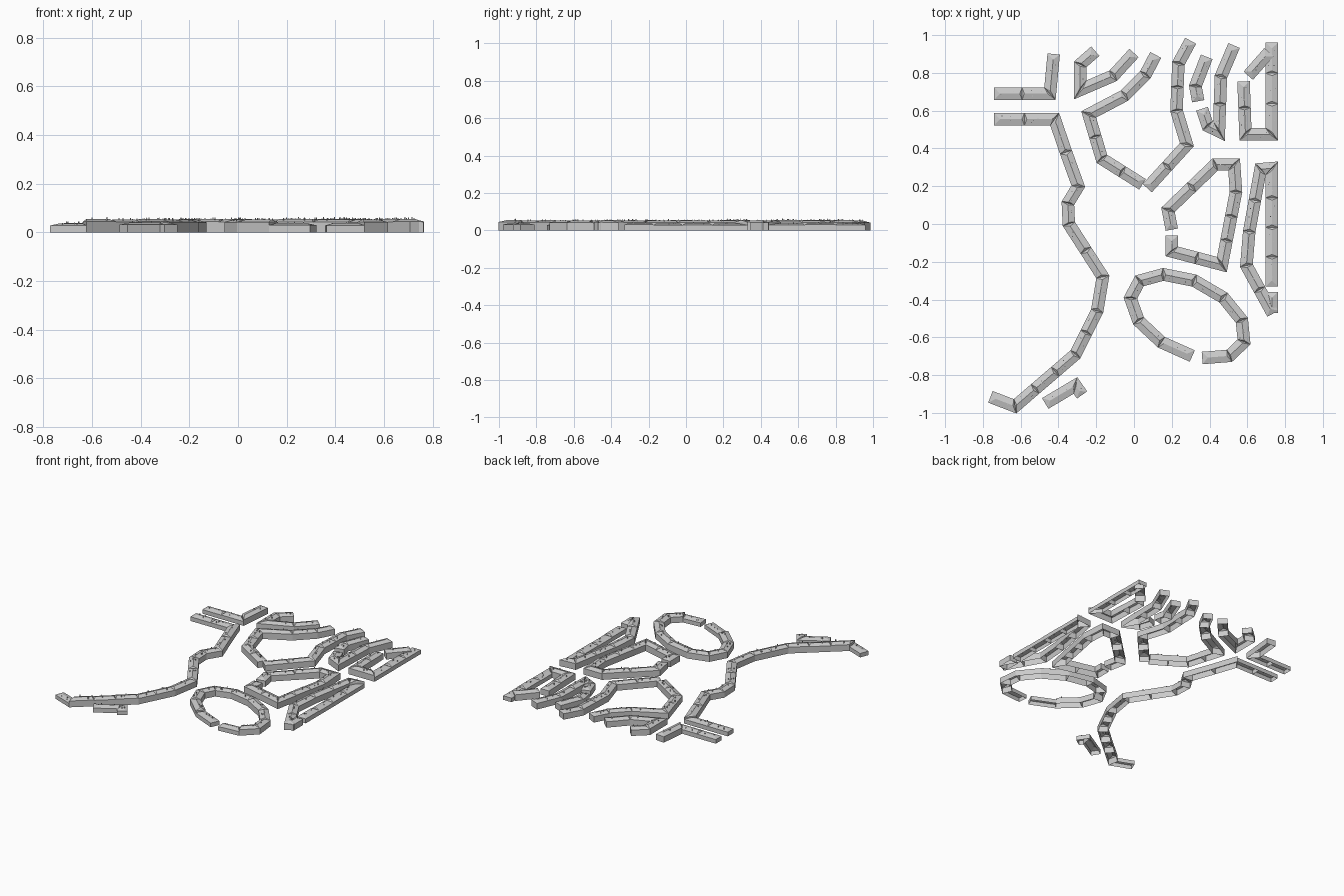
import bpy, bmesh, math, random
from mathutils import Vector

if "Cube" in bpy.data.objects:
    bpy.data.objects.remove(bpy.data.objects["Cube"])

random.seed(4)
HALF = 0.033          # half depth of a row of houses

stone = bpy.data.materials.new("light grey")
stone.diffuse_color = (0.6, 0.6, 0.6, 1)
stone.use_nodes = True
stone.node_tree.nodes["Principled BSDF"].inputs["Base Color"].default_value = stone.diffuse_color


def side_vectors(pts):
    """Mitred sideways offset at each point of a centre line."""
    dirs = [(b - a).normalized() for a, b in zip(pts, pts[1:])]
    out = []
    for i in range(len(pts)):
        a, b = dirs[max(i - 1, 0)], dirs[min(i, len(dirs) - 1)]
        t = (a + b).normalized()
        out.append(Vector((-t.y, t.x)) * HALF / max(t.dot(b), 0.55))
    return out


def house(bm, p, q, sp, sq, eave, ridge, hip_p, hip_q):
    """Hollow house: four walls and a ridged roof, open underneath."""
    base = [p - sp, q - sq, q + sq, p + sp]
    low = [bm.verts.new((v.x, v.y, 0)) for v in base]
    top = [bm.verts.new((v.x, v.y, eave)) for v in base]
    for i in range(4):
        j = (i + 1) % 4
        bm.faces.new((low[i], low[j], top[j], top[i]))
    r = [bm.verts.new((v.x, v.y, ridge)) for v in (p.lerp(q, hip_p), q.lerp(p, hip_q))]
    bm.faces.new((top[0], top[1], r[1], r[0]))
    bm.faces.new((top[2], top[3], r[0], r[1]))
    bm.faces.new((top[1], top[2], r[1]))
    bm.faces.new((top[3], top[0], r[0]))


def chimney(bm, c, z0, z1):
    """Small square chimney standing on the roof."""
    made = bmesh.ops.create_cube(bm, size=1)["verts"]
    for v in made:
        v.co = (c.x + v.co.x * 0.004, c.y + v.co.y * 0.004, z1 if v.co.z > 0 else z0)


def finish(bm, name):
    mesh = bpy.data.meshes.new(name)
    bm.to_mesh(mesh)
    bm.free()
    mesh.materials.append(stone)
    bpy.context.collection.objects.link(bpy.data.objects.new(name, mesh))


def build_row(name, *line):
    """Terrace of houses with mitred corners along a centre line."""
    pts = [Vector(p) for p in line]
    sides = side_vectors(pts)
    houses, stacks = bmesh.new(), bmesh.new()
    last = len(pts) - 2
    for i in range(last + 1):
        a, b = pts[i], pts[i + 1]
        leg = b - a
        across = Vector((-leg.y, leg.x)).normalized() * HALF
        n = max(1, round(leg.length / 0.15))
        # Long straight legs and the southern ends are lower
        square = min(abs(leg.x), abs(leg.y)) < 0.001 and leg.length > 0.25
        low = square or (a + b).y < -1.25 and i in (0, last) and leg.length < 0.2
        for k in range(n):
            p, q = a.lerp(b, k / n), a.lerp(b, (k + 1) / n)
            sp = sides[i] if k == 0 else across
            sq = sides[i + 1] if k == n - 1 else across
            eave = (0.030 if low else 0.043) + random.uniform(-0.002, 0.002)
            ridge = eave + (0.009 if low else 0.011)
            inset = min(0.03 / (q - p).length, 0.4)
            house(houses, p, q, sp, sq, eave, ridge,
                  inset if i == 0 and k == 0 else 0.08,
                  inset if i == last and k == n - 1 else 0.08)
            for _ in range(3):
                c = p.lerp(q, random.uniform(0.2, 0.8)) + across * random.uniform(-0.6, 0.6)
                chimney(stacks, c, eave, ridge + random.uniform(0.001, 0.007))
    finish(houses, name)
    finish(stacks, name + "_chimneys")


# West side of the town
build_row("north_west_row", (-.74, .69), (-.445, .69), (-.425, .90))
build_row("long_west_row", (-.74, .555), (-.42, .555), (-.36, .38), (-.295, .20), (-.35, .11),
          (-.345, 0), (-.165, -.28), (-.195, -.46), (-.31, -.69), (-.63, -.965), (-.76, -.915))
build_row("south_west_block", (-.47, -.95), (-.31, -.855), (-.275, -.905))

# Northern streets
build_row("north_hook_row", (-.205, .915), (-.285, .845), (-.285, .71), (-.11, .785), (0, .905))
build_row("north_bend_row", (.115, .895), (.06, .79), (-.05, .68), (-.24, .58),
          (-.17, .345), (.045, .21))
build_row("north_centre_row", (.07, .19), (.28, .42), (.225, .60), (.235, .85), (.30, .97))
build_row("north_short_row", (.385, .885), (.325, .73), (.34, .65))
build_row("north_u_row", (.36, .61), (.39, .52), (.45, .49), (.46, .78), (.53, .945))
build_row("north_east_row", (.58, .755), (.59, .475), (.73, .475), (.73, .96))
build_row("north_east_branch", (.605, .785), (.715, .91))

# Middle and east blocks
build_row("middle_row", (.20, -.03), (.18, .075), (.43, .315), (.53, .315), (.54, .17),
          (.465, -.215), (.20, -.145), (.20, -.06))
build_row("east_row", (.73, -.33), (.73, .295), (.67, .29), (.61, -.04), (.595, -.22),
          (.735, -.475))
build_row("east_corner", (.73, -.36), (.73, -.47))

# Ring of houses: a tilted oval with one gap to the south
centre, u, v = Vector((.285, -.49)), Vector((.30, -.06)), Vector((-.05, .215))
angles = [math.radians(-85 + 350 * i / 11) for i in range(12)]
build_row("ring_row", *[centre + u * math.cos(t) + v * math.sin(t) for t in angles])
